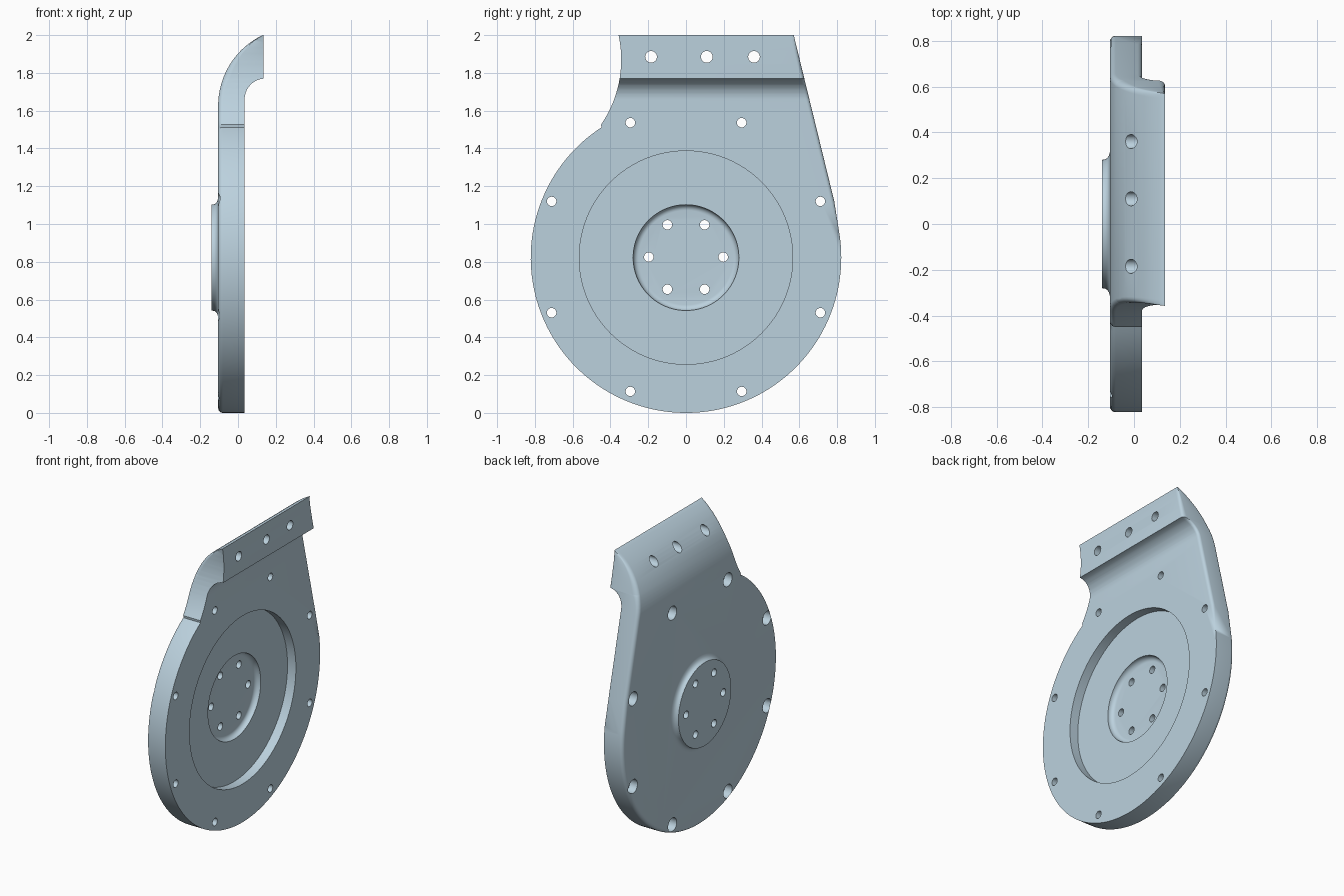
import bpy, bmesh, math
from mathutils import Vector

if "Cube" in bpy.data.objects:
    bpy.data.objects.remove(bpy.data.objects["Cube"])

CZ, R = 0.822, 0.822          # disc centre height and radius
X0, X1 = -0.105, 0.035        # plate back and front surfaces
STEEL = bpy.data.materials.new("blue_grey_metal")
STEEL.diffuse_color = (0.50, 0.64, 0.73, 1)
STEEL.use_nodes = True
STEEL.node_tree.nodes["Principled BSDF"].inputs["Base Color"].default_value = STEEL.diffuse_color


def make_object(name, bm):
    bmesh.ops.recalc_face_normals(bm, faces=bm.faces)
    me = bpy.data.meshes.new(name)
    bm.to_mesh(me)
    bm.free()
    me.materials.append(STEEL)
    ob = bpy.data.objects.new(name, me)
    bpy.context.collection.objects.link(ob)
    return ob


def skin(bm, rings):
    """Bridge vertex rings of equal length and cap both ends."""
    rows = [[bm.verts.new(p) for p in ring] for ring in rings]
    n = len(rows[0])
    for a, b in zip(rows, rows[1:]):
        for i in range(n):
            j = (i + 1) % n
            bm.faces.new((a[i], a[j], b[j], b[i]))
    bm.faces.new(rows[0])
    bm.faces.new(rows[-1][::-1])


def lathe(bm, profile, y, z, seg):
    """Revolve (x, radius) points around an axis along x."""
    ang = [2 * math.pi * i / seg for i in range(seg)]
    skin(bm, [[(x, y + r * math.cos(a), z + r * math.sin(a)) for a in ang]
              for x, r in profile])


def boolean(ob, other, op):
    mod = ob.modifiers.new(op, 'BOOLEAN')
    mod.operation, mod.solver, mod.object = op, 'EXACT', other
    bpy.context.view_layer.objects.active = ob
    bpy.ops.object.modifier_apply(modifier=mod.name)
    bpy.data.objects.remove(other)


# Side outline: disc, slanted neck edge, concave neck edge
pts = []
for i in range(124):
    a = math.radians(123 + 245 * i / 123)
    pts.append(Vector((R * math.cos(a), CZ + R * math.sin(a))))
slant = len(pts)
pts += [Vector((0.785, 1.12)), Vector((0.546, 2.1))]
for i in range(21):
    a = math.radians(22.3 - 56.8 * i / 20)
    pts.append(Vector((-0.95 + 0.607 * math.cos(a), 1.87 + 0.607 * math.sin(a))))


def inset(i, d):
    p, q, s = pts[i - 1], pts[i], pts[(i + 1) % len(pts)]
    u, v = (q - p).normalized(), (s - q).normalized()
    n1, n2 = Vector((-u.y, u.x)), Vector((-v.y, v.x))
    return q + (n1 + n2) * d / (1 + n1.dot(n2))


# Flat plate with a rounded back rim and a rounded front slanted edge
def ring(side, k):
    out = []
    for i in range(len(pts)):
        f = 0.025 if side < 0 else (0.02 if slant <= i <= slant + 1 else 0)
        a = math.pi / 2 * k / 5
        p = inset(i, f * (1 - math.sin(a)))
        depth = f * (1 - math.cos(a))
        out.append((X0 + depth if side < 0 else X1 - depth, p.x, p.y))
    return out


bm = bmesh.new()
skin(bm, [ring(-1, k) for k in range(6)] + [ring(1, k) for k in range(5, -1, -1)])
bmesh.ops.remove_doubles(bm, verts=bm.verts, dist=1e-5)

# Slice the neck so it can bend, and trim the top
cuts = [1.62 + 0.42 * math.sin(1.131 * i / 20) for i in range(20)]
cuts += [1.66 + 0.11 * math.sin(1.48 * i / 10) for i in range(11)] + [1.771]
for z in sorted(cuts) + [2.0]:
    bmesh.ops.bisect_plane(bm, geom=bm.verts[:] + bm.edges[:] + bm.faces[:],
                           dist=1e-6, plane_co=(0, 0, z), plane_no=(0, 0, 1),
                           clear_outer=(z == 2.0))
bmesh.ops.holes_fill(bm, edges=[e for e in bm.edges if e.is_boundary], sides=0)


# Bend the neck forward into the flange
def back_x(z):
    return X0 if z < 1.62 else 0.315 - math.sqrt(0.42 ** 2 - (z - 1.62) ** 2) - 0.005 * (z - 1.62) / 0.38


def front_x(z):
    if z < 1.66:
        return X1
    if z > 1.7695:
        return 0.135
    return min(0.135, 0.145 - math.sqrt(0.11 ** 2 - (z - 1.66) ** 2))


for v in bm.verts:
    t = (v.co.x - X0) / (X1 - X0)
    v.co.x = back_x(v.co.z) * (1 - t) + front_x(v.co.z) * t
plate = make_object("mounting_plate", bm)

# Raised hub on the back, flaring into the plate
bm = bmesh.new()
lathe(bm, [(-0.14, 0.28), (-0.124, 0.283), (-0.115, 0.290), (-0.109, 0.300),
           (-0.105, 0.316), (-0.08, 0.316)], 0, CZ, 96)
boolean(plate, make_object("hub", bm), 'UNION')

# Front recess with a dished centre
dish = [(-0.062 + 0.032 * (1 - math.cos(a)), 0.25 + 0.03 * math.sin(a))
        for a in [math.pi / 2 * i / 6 for i in range(7)]]
bm = bmesh.new()
lathe(bm, dish + [(-0.027, 0.28), (-0.027, 0.565), (0.1, 0.565)], 0, CZ, 96)
boolean(plate, make_object("recess_cutter", bm), 'DIFFERENCE')

# Bolt holes: counterbored rim, hub circle, flange row
bm = bmesh.new()
for i in range(8):
    a = math.radians(22.5 + 45 * i)
    lathe(bm, [(-0.2, 0.046), (-0.05, 0.046), (-0.05, 0.025), (0.1, 0.025)],
          0.77 * math.cos(a), 0.825 + 0.77 * math.sin(a), 24)
for i in range(6):
    a = math.radians(60 * i)
    lathe(bm, [(-0.2, 0.025), (0.1, 0.025)],
          0.197 * math.cos(a), 0.825 + 0.197 * math.sin(a), 24)
for y in (-0.185, 0.11, 0.36):
    lathe(bm, [(-0.3, 0.031), (0.3, 0.031)], y, 1.885, 24)
boolean(plate, make_object("hole_cutter", bm), 'DIFFERENCE')

plate.select_set(True)
bpy.context.view_layer.objects.active = plate
bpy.ops.object.shade_smooth_by_angle(angle=math.radians(30))
